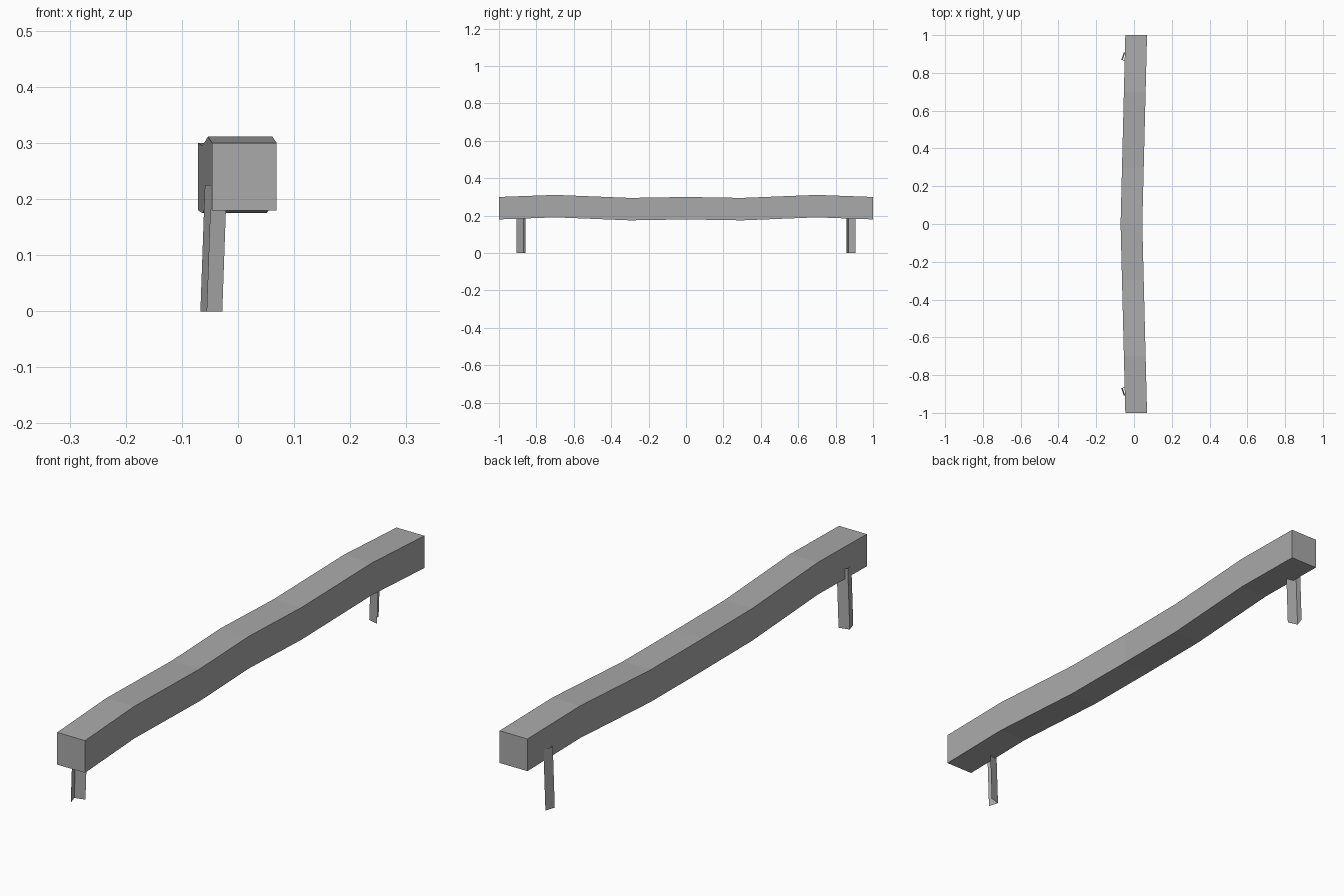
import bpy
import bmesh
from mathutils import Vector

cube = bpy.data.objects.get("Cube")
if cube:
    bpy.data.objects.remove(cube, do_unlink=True)

grey = bpy.data.materials.new("weathered grey")
grey.use_nodes = True
GREY = (0.4, 0.4, 0.4, 1)
grey.diffuse_color = GREY
grey.node_tree.nodes["Principled BSDF"].inputs["Base Color"].default_value = GREY


def finish(name, bm):
    mesh = bpy.data.meshes.new(name)
    bm.to_mesh(mesh)
    bm.free()
    mesh.materials.append(grey)
    obj = bpy.data.objects.new(name, mesh)
    bpy.context.collection.objects.link(obj)
    return obj


def loft(bm, rings, closed):
    """Skin neighbouring rings of points with quads."""
    rows = [[bm.verts.new(p) for p in ring] for ring in rings]
    n = len(rows[0])
    for a, b in zip(rows, rows[1:]):
        for i in range(n if closed else n - 1):
            j = (i + 1) % n
            bm.faces.new((a[i], a[j], b[j], b[i]))
    return rows


# Wavy rail, bowed sideways in the middle: distance along y -> top height
WIDTH, DEPTH = 0.115, 0.12
half = [(0, 0.30), (0.3, 0.295), (0.7, 0.311), (1, 0.30)]
stations = [(-y, z) for y, z in reversed(half[1:])] + half
rings = []
for y, top in stations:
    left = -0.071 + 0.025 * abs(y)
    right = left + WIDTH
    low = top - DEPTH
    rings.append([(left, y, low), (right, y, low), (right, y, top), (left, y, top)])
bm = bmesh.new()
rows = loft(bm, rings, True)
bm.faces.new(rows[0])
bm.faces.new(rows[-1])
bmesh.ops.recalc_face_normals(bm, faces=bm.faces)
finish("rail", bm)

# Thin angle-section posts, leaning slightly into the rail
PLAN = [(-0.055, 0.907), (-0.067, 0.869), (-0.028, 0.859)]
LEAN = Vector((0.008, 0, 0.225))
for name, side in (("front_post", -1), ("back_post", 1)):
    foot = [Vector((x, side * y, 0)) for x, y in PLAN]
    bm = bmesh.new()
    loft(bm, [foot, [p + LEAN for p in foot]], False)
    if side > 0:
        bmesh.ops.reverse_faces(bm, faces=bm.faces)
    finish(name, bm)
